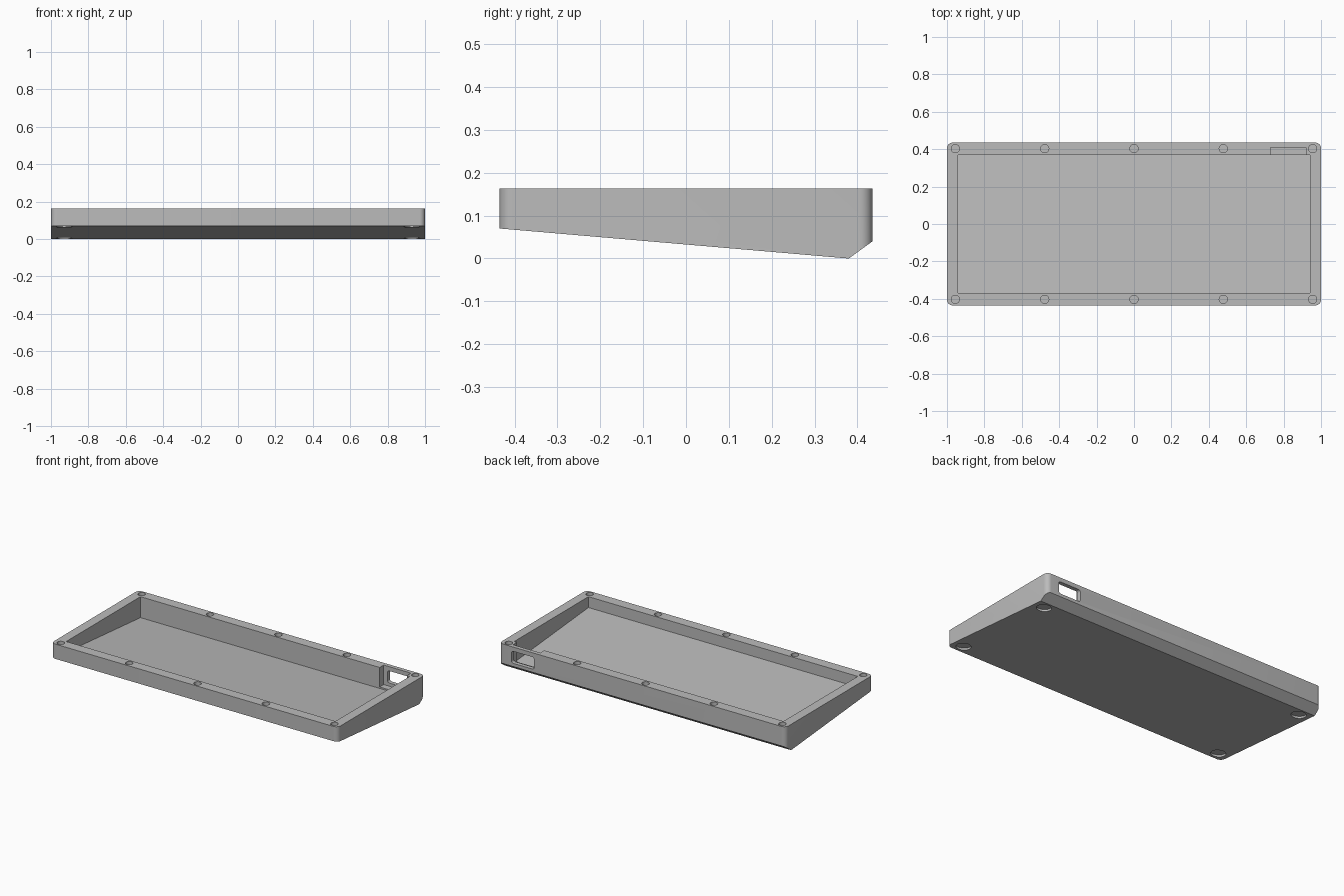
import bpy, bmesh, math
from mathutils import Matrix, Vector

cube = bpy.data.objects.get("Cube")
if cube:
    bpy.data.objects.remove(cube, do_unlink=True)

TOP, HALF_Y, INNER_Y, INNER_X = 0.163, 0.435, 0.37, 0.94
SLOPE = -0.07 / (HALF_Y + 0.38)
FLOOR = 0.03


def underside(y):
    return (y - 0.38) * SLOPE


def prism(name, points, direction):
    """Extrude a planar outline along a direction."""
    bm = bmesh.new()
    face = bm.faces.new([bm.verts.new(p) for p in points])
    new = bmesh.ops.extrude_face_region(bm, geom=[face])["geom"]
    bmesh.ops.translate(bm, vec=Vector(direction),
                        verts=[v for v in new if isinstance(v, bmesh.types.BMVert)])
    bmesh.ops.recalc_face_normals(bm, faces=bm.faces)
    mesh = bpy.data.meshes.new(name)
    bm.to_mesh(mesh)
    bm.free()
    obj = bpy.data.objects.new(name, mesh)
    bpy.context.collection.objects.link(obj)
    return obj


def rounded_rect(w, h, r, steps=8):
    """Outline of a rounded rectangle given its half sizes."""
    pts = []
    for q, (sx, sy) in enumerate([(1, 1), (-1, 1), (-1, -1), (1, -1)]):
        for i in range(steps + 1):
            a = (q + i / steps) * math.pi / 2
            pts.append((sx * (w - r) + r * math.cos(a), sy * (h - r) + r * math.sin(a)))
    return pts


def box(name, lo, hi):
    pts = [(lo[0], lo[1], lo[2]), (hi[0], lo[1], lo[2]),
           (hi[0], hi[1], lo[2]), (lo[0], hi[1], lo[2])]
    return prism(name, pts, (0, 0, hi[2] - lo[2]))


def cylinder(name, centre, radius, depth, tilt=0.0):
    bm = bmesh.new()
    m = Matrix.Translation(centre) @ Matrix.Rotation(tilt, 4, "X")
    bmesh.ops.create_cone(bm, cap_ends=True, segments=32, radius1=radius,
                          radius2=radius, depth=depth, matrix=m)
    mesh = bpy.data.meshes.new(name)
    bm.to_mesh(mesh)
    bm.free()
    obj = bpy.data.objects.new(name, mesh)
    bpy.context.collection.objects.link(obj)
    return obj


def carve(target, tool, operation="DIFFERENCE"):
    tool.hide_render = True
    mod = target.modifiers.new("carve", "BOOLEAN")
    mod.operation, mod.solver, mod.object = operation, "EXACT", tool
    bpy.context.view_layer.objects.active = target
    bpy.ops.object.modifier_apply(modifier=mod.name)
    bpy.data.objects.remove(tool, do_unlink=True)


# Outer body: rounded slab trimmed to the wedge side profile
case = prism("keyboard_case", [(x, y, -0.1) for x, y in rounded_rect(1, HALF_Y, 0.03)],
             (0, 0, TOP + 0.1))
far = HALF_Y + 0.1
wedge = [(-far, underside(-far)), (0.38, 0), (HALF_Y, 0.04), (far, 0.113), (far, 1), (-far, 1)]
carve(case, prism("wedge_tool", [(-2, y, z) for y, z in wedge], (4, 0, 0)), "INTERSECT")

# Open tray with a floor parallel to the underside
tray = [(-INNER_Y, underside(-INNER_Y) + FLOOR), (INNER_Y, underside(INNER_Y) + FLOOR),
        (INNER_Y, 1), (-INNER_Y, 1)]
carve(case, prism("tray_tool", [(-INNER_X, y, z) for y, z in tray], (2 * INNER_X, 0, 0)))

# Connector pocket behind the rim and port through the back wall
carve(case, box("pocket_tool", (0.73, INNER_Y - 0.02, 0.04), (0.92, 0.41, 0.3)))
port = [(0.835 + x, 0.39, 0.098 + z) for x, z in rounded_rect(0.078, 0.038, 0.012, 4)]
carve(case, prism("port_tool", port, (0, 0.1, 0)))

# Screw holes along the front and back rim
for y in (-0.403, 0.403):
    for i in range(-2, 3):
        carve(case, cylinder("screw_tool", (i * 0.4775, y, TOP), 0.022, 0.08))

# Shallow round foot recesses on the underside
for x in (-0.93, 0.93):
    for y in (-0.375, 0.325):
        carve(case, cylinder("foot_tool", (x, y, underside(y)), 0.043, 0.024, math.atan(SLOPE)))

# Single grey finish
grey = bpy.data.materials.new("grey_plastic")
grey.use_nodes = True
colour = (0.5, 0.5, 0.5, 1)
grey.diffuse_color = colour
grey.node_tree.nodes["Principled BSDF"].inputs["Base Color"].default_value = colour
case.data.materials.clear()
case.data.materials.append(grey)
for poly in case.data.polygons:
    poly.material_index = 0

bpy.ops.object.select_all(action="DESELECT")
case.select_set(True)
bpy.context.view_layer.objects.active = case
bpy.ops.object.shade_smooth_by_angle(angle=math.radians(30))
